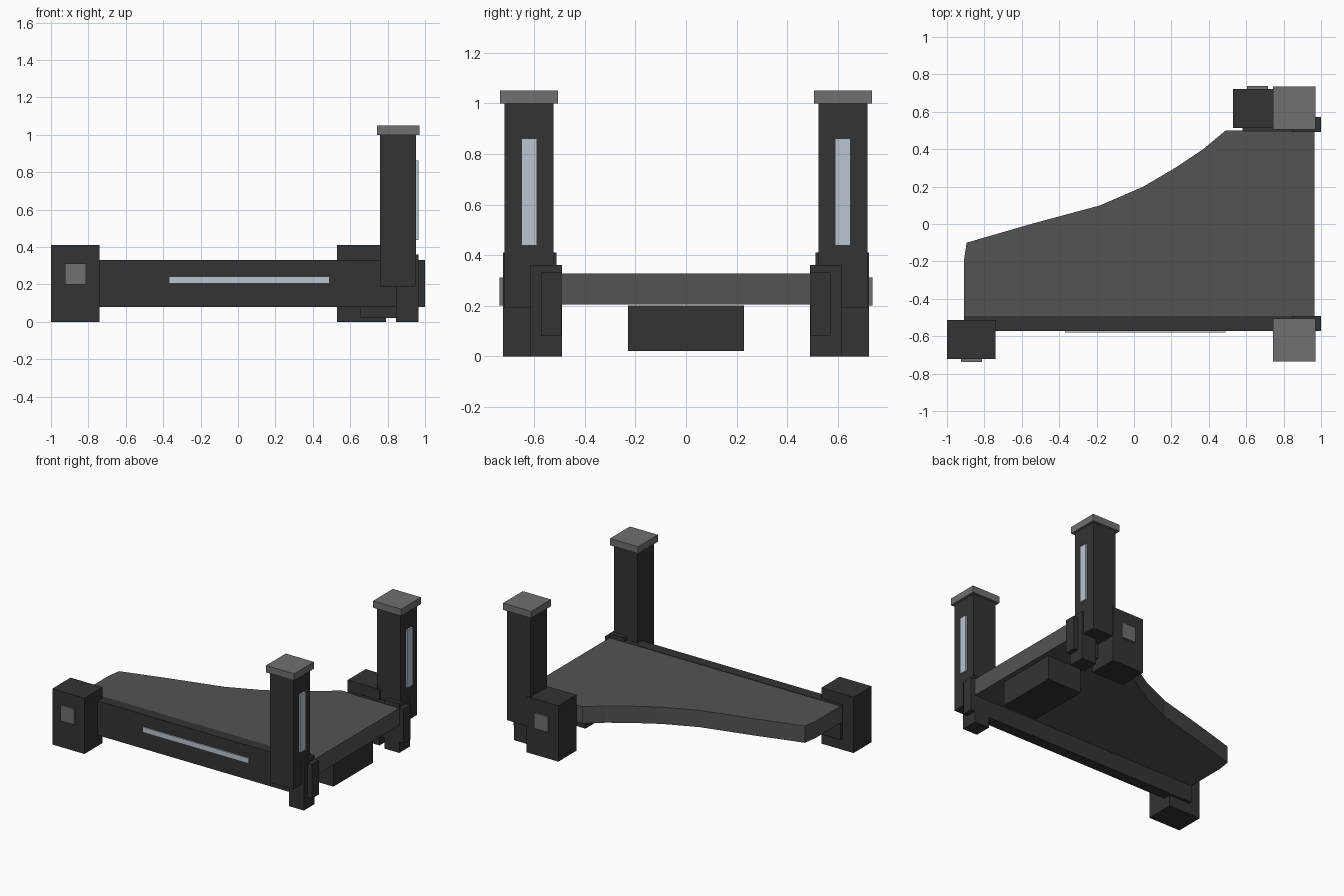
import bpy, bmesh

if "Cube" in bpy.data.objects:
    bpy.data.objects.remove(bpy.data.objects["Cube"])


def material(name, rgb):
    m = bpy.data.materials.new(name)
    m.diffuse_color = (*rgb, 1)
    m.use_nodes = True
    m.node_tree.nodes["Principled BSDF"].inputs["Base Color"].default_value = m.diffuse_color
    return m


DARK = material("dark_frame", (0.031, 0.033, 0.035))
DECK = material("deck_grey", (0.085, 0.087, 0.09))
GREY = material("cap_grey", (0.16, 0.16, 0.16))
LIGHT = material("light_strip", (0.50, 0.56, 0.63))


def add_object(name, bm, mat):
    bmesh.ops.recalc_face_normals(bm, faces=bm.faces)
    mesh = bpy.data.meshes.new(name)
    bm.to_mesh(mesh)
    bm.free()
    mesh.materials.append(mat)
    obj = bpy.data.objects.new(name, mesh)
    bpy.context.collection.objects.link(obj)
    return obj


def box(name, xr, yr, zr, mat):
    """Box from its extents along x, y and z."""
    bm = bmesh.new()
    bmesh.ops.create_cube(bm, size=1)
    for v in bm.verts:
        v.co = [sum(r) / 2 + c * abs(r[1] - r[0])
                for c, r in zip(v.co, (xr, yr, zr))]
    return add_object(name, bm, mat)


# Deck: straight front and right edges, curved sweep along the back left
outline = [(-0.91, -0.5), (0.965, -0.5), (0.965, 0.5), (0.49, 0.5),
           (0.37, 0.4), (0.22, 0.3), (0.05, 0.2), (-0.18, 0.1),
           (-0.55, 0.0), (-0.895, -0.1), (-0.91, -0.2)]
bm = bmesh.new()
face = bm.faces.new([bm.verts.new((x, y, 0.205)) for x, y in outline])
top = bmesh.ops.extrude_face_region(bm, geom=[face])["geom"]
bmesh.ops.translate(bm, vec=(0, 0, 0.123),
                    verts=[g for g in top if isinstance(g, bmesh.types.BMVert)])
add_object("deck", bm, DECK)

# Parts repeated front and back; the rail and end block start further right at the back
for side, s, rail_x, block_x in (("front", -1, -0.91, -1.0), ("back", 1, 0.58, 0.53)):
    def part(name, xr, yr, zr, mat):
        box(f"{side}_{name}", xr, (s * yr[0], s * yr[1]), zr, mat)

    part("rail", (rail_x, 1.0), (0.492, 0.571), (0.08, 0.331), DARK)
    part("end_block", (block_x, block_x + 0.26), (0.513, 0.723), (0, 0.41), DARK)
    part("end_block_plate", (block_x + 0.075, block_x + 0.187), (0.715, 0.737),
         (0.2, 0.312), GREY)
    part("foot", (0.845, 0.965), (0.491, 0.615), (0, 0.36), DARK)
    part("post", (0.76, 0.952), (0.524, 0.717), (0.19, 1.0), DARK)
    part("post_cap", (0.742, 0.97), (0.506, 0.735), (1.0, 1.05), GREY)
    part("post_light", (0.94, 0.964), (0.59, 0.65), (0.438, 0.862), LIGHT)

# Long light strip on the front rail and the box under the deck
box("front_rail_light", (-0.37, 0.49), (-0.58, -0.56), (0.204, 0.242), LIGHT)
box("under_deck_box", (0.655, 0.935), (-0.23, 0.23), (0.02, 0.2), DARK)
